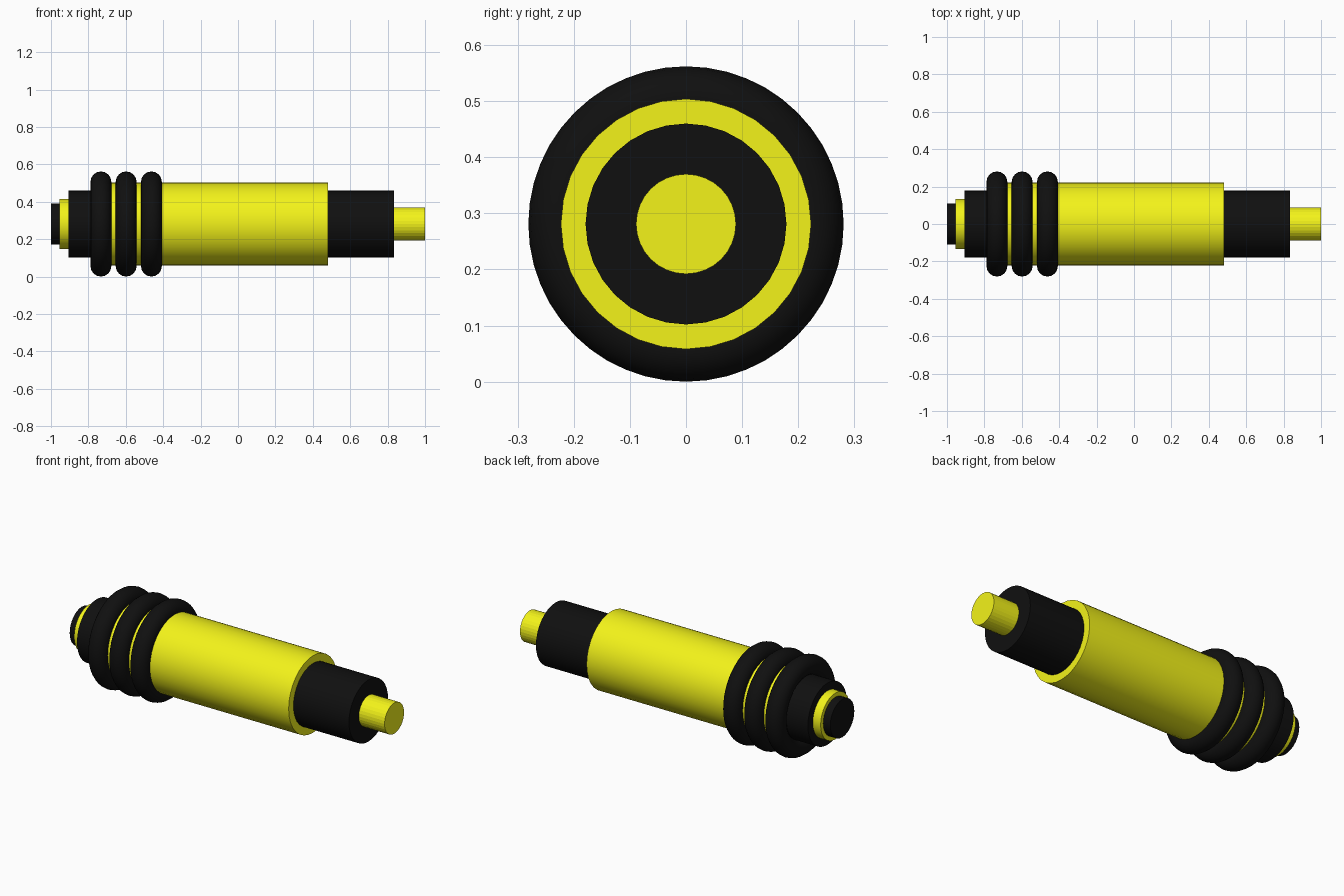
import bpy, math

if "Cube" in bpy.data.objects:
    bpy.data.objects.remove(bpy.data.objects["Cube"])

CZ = 0.281
TURN = (0, math.pi / 2, 0)   # lay primitives along x


def colour(name, rgba):
    m = bpy.data.materials.new(name)
    m.diffuse_color = rgba
    m.use_nodes = True
    m.node_tree.nodes["Principled BSDF"].inputs["Base Color"].default_value = m.diffuse_color
    return m


YELLOW = colour("yellow", (0.9, 0.9, 0.01, 1))
BLACK = colour("black", (0.005, 0.005, 0.005, 1))


def finish(name, mat, smooth=True):
    ob = bpy.context.object
    ob.name = name
    ob.data.materials.append(mat)
    if smooth:
        bpy.ops.object.shade_smooth_by_angle(angle=math.radians(40))


def rod(name, x0, x1, r, mat, smooth=True):
    bpy.ops.mesh.primitive_cylinder_add(vertices=32, radius=r, depth=x1 - x0,
                                        location=((x0 + x1) / 2, 0, CZ), rotation=TURN)
    finish(name, mat, smooth)


# Stepped rear end
rod("rear_cap", -1.0, -0.95, 0.11, BLACK)
rod("rear_band", -0.955, -0.90, 0.134, YELLOW)
rod("rear_collar", -0.905, -0.70, 0.179, BLACK)

# Main barrel, front collar and tip
rod("barrel", -0.733, 0.48, 0.223, YELLOW)
rod("front_collar", 0.47, 0.835, 0.179, BLACK)
rod("tip", 0.82, 1.0, 0.089, YELLOW, smooth=False)

# Three grip rings
for i in range(3):
    bpy.ops.mesh.primitive_torus_add(major_segments=48, minor_segments=16,
                                     major_radius=0.225, minor_radius=0.056,
                                     location=(-0.733 + 0.135 * i, 0, CZ), rotation=TURN)
    finish(f"grip_ring_{i + 1}", BLACK)
